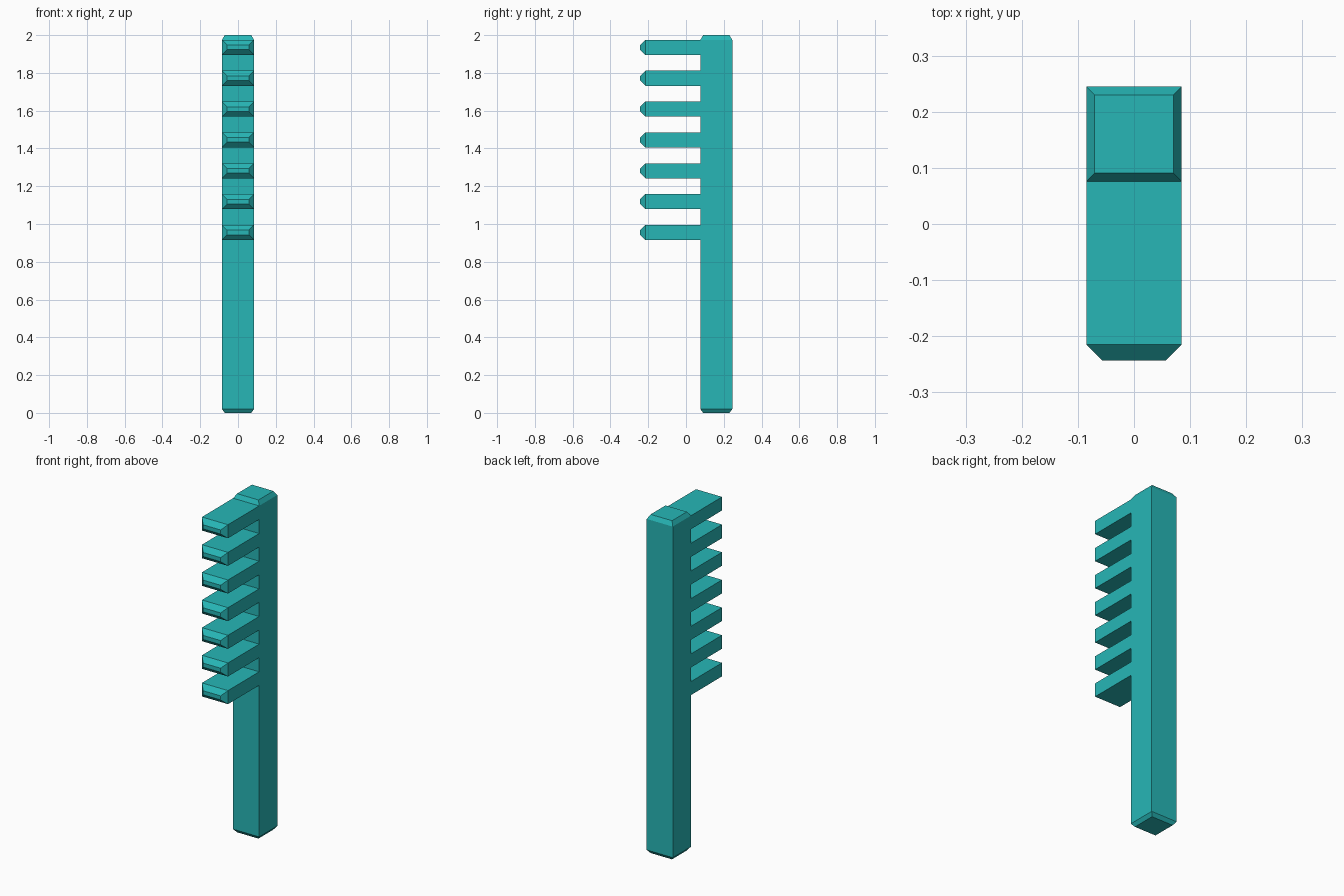
import bpy, bmesh

if "Cube" in bpy.data.objects:
    bpy.data.objects.remove(bpy.data.objects["Cube"])

HALF = 0.085                 # half width of handle and teeth
FRONT, BACK = 0.076, 0.245   # handle front and back faces
INSET = 0.015                # chamfer inset at handle ends
TEETH, TOOTH_H = 7, 0.08
FIRST, STEP = 0.915, 0.1633  # lowest tooth underside and spacing

bm = bmesh.new()


def ring(z, inset=0.0):
    x, f, b = HALF - inset, FRONT + inset, BACK - inset
    return [bm.verts.new(p) for p in ((-x, f, z), (x, f, z), (x, b, z), (-x, b, z))]


def bridge(a, b):
    return [bm.faces.new((a[i], a[(i + 1) % 4], b[(i + 1) % 4], b[i])) for i in range(4)]


# Handle: a square bar with chamfered ends, divided where the teeth join
levels = [0.02]
for i in range(TEETH):
    z = FIRST + i * STEP
    levels += [z, z + TOOTH_H]
rings = [ring(0, INSET)] + [ring(z) for z in levels] + [ring(2.0, INSET)]
bm.faces.new(rings[0][::-1])
bm.faces.new(rings[-1])
fronts = [bridge(a, b)[0] for a, b in zip(rings, rings[1:])]


def extrude_front(face, y, inset):
    loop = list(face.verts)
    mid = face.calc_center_median().z
    bm.faces.remove(face)
    new = []
    for v in loop:
        dx = -inset if v.co.x > 0 else inset
        dz = -inset if v.co.z > mid else inset
        new.append(bm.verts.new((v.co.x + dx, y, v.co.z + dz)))
    bridge(loop, new)
    return bm.faces.new(new)


# Teeth: pulled out of the front face, each with a bevelled tip
for face in fronts[2::2][:TEETH]:
    shaft = extrude_front(face, -0.215, 0.0)
    extrude_front(shaft, -0.243, 0.028)

bmesh.ops.recalc_face_normals(bm, faces=bm.faces)
bmesh.ops.dissolve_limit(bm, angle_limit=0.01, verts=bm.verts, edges=bm.edges)
mesh = bpy.data.meshes.new("toothed_bar")
bm.to_mesh(mesh)
bm.free()
bar = bpy.data.objects.new("toothed_bar", mesh)
bpy.context.collection.objects.link(bar)

# Teal finish
teal = bpy.data.materials.new("teal")
teal.diffuse_color = (0.02, 0.47, 0.47, 1)
teal.use_nodes = True
teal.node_tree.nodes["Principled BSDF"].inputs["Base Color"].default_value = teal.diffuse_color
mesh.materials.append(teal)
